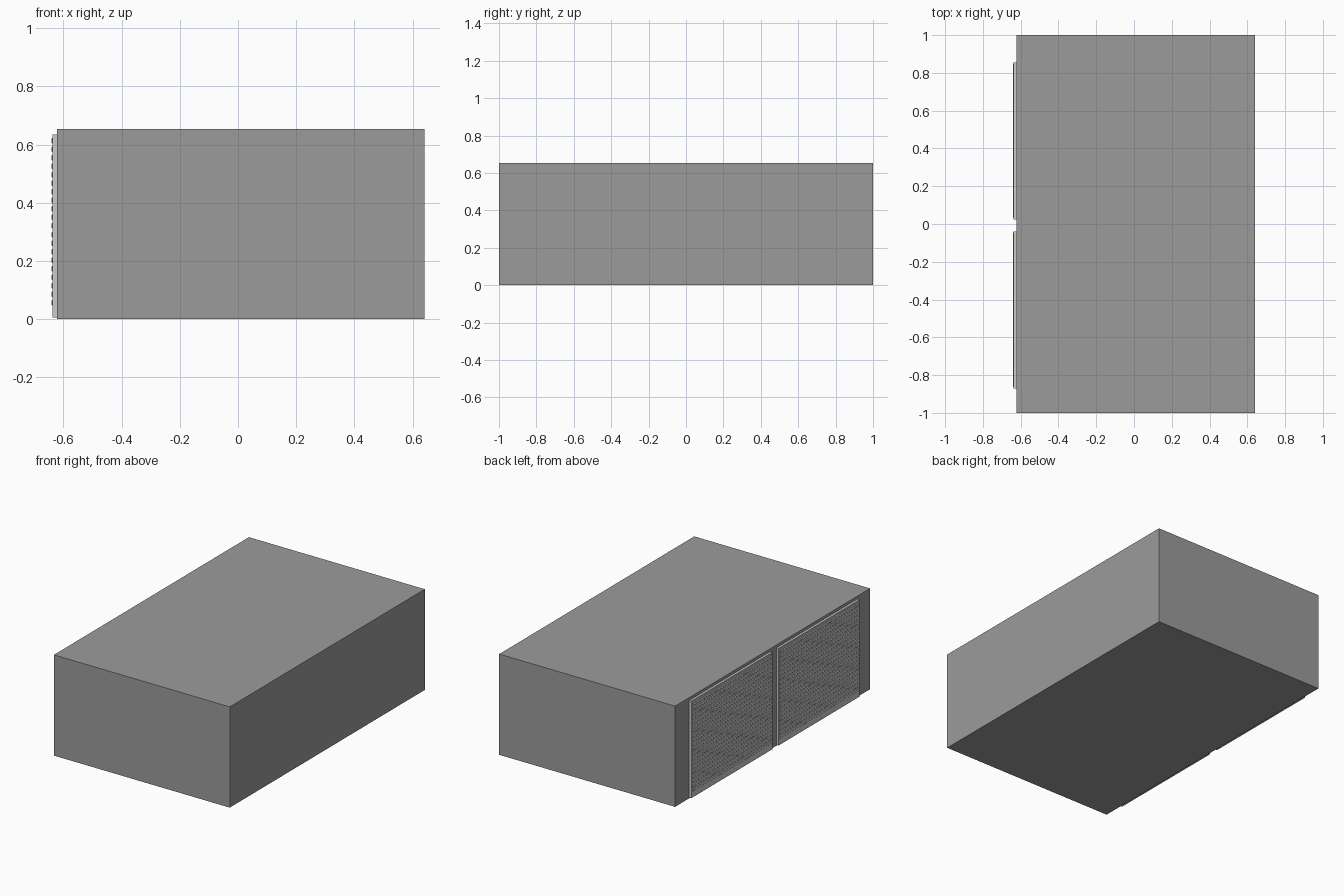
import bpy, bmesh

if "Cube" in bpy.data.objects:
    bpy.data.objects.remove(bpy.data.objects["Cube"])

dark = bpy.data.materials.new("dark_grey")
dark.diffuse_color = (0.33, 0.33, 0.33, 1)
dark.use_nodes = True
dark.node_tree.nodes["Principled BSDF"].inputs["Base Color"].default_value = dark.diffuse_color


def block(name, lo, hi, taper=(0, 0)):
    """Box from lo to hi; its -x face can be inset by taper in y and z."""
    x0, y0, z0 = lo
    x1, y1, z1 = hi
    ty, tz = taper
    bm = bmesh.new()
    bmesh.ops.create_cube(bm, size=2)
    for v in bm.verts:
        front = v.co.x < 0
        sy, sz = v.co.y, v.co.z
        v.co.x = x0 if front else x1
        v.co.y = (y0 if sy < 0 else y1) - (sy * ty if front else 0)
        v.co.z = (z0 if sz < 0 else z1) - (sz * tz if front else 0)
    mesh = bpy.data.meshes.new(name)
    bm.to_mesh(mesh)
    bm.free()
    obj = bpy.data.objects.new(name, mesh)
    bpy.context.collection.objects.link(obj)
    return obj


# Main building shell
body = block("building_body", (-0.622, -1, 0), (0.641, 1, 0.654))
body.data.materials.append(dark)

# Two roller doors on the -x side, each a slab with horizontal ribs
slats = 20
z_start, z_end = 0.045, 0.632
pitch = (z_end - z_start) / slats
for label, y0, y1 in (("left", 0.025, 0.855), ("right", -0.87, -0.04)):
    block(f"{label}_door_panel", (-0.637, y0, 0.005), (-0.622, y1, 0.635))
    rib = block(f"{label}_door_ribs",
                (-0.641, y0 + 0.004, z_start),
                (-0.637, y1 - 0.004, z_start + pitch * 0.75),
                taper=(0.004, 0.004))
    arr = rib.modifiers.new("slats", 'ARRAY')
    arr.count = slats
    arr.use_relative_offset = False
    arr.use_constant_offset = True
    arr.constant_offset_displace = (0, 0, pitch)
